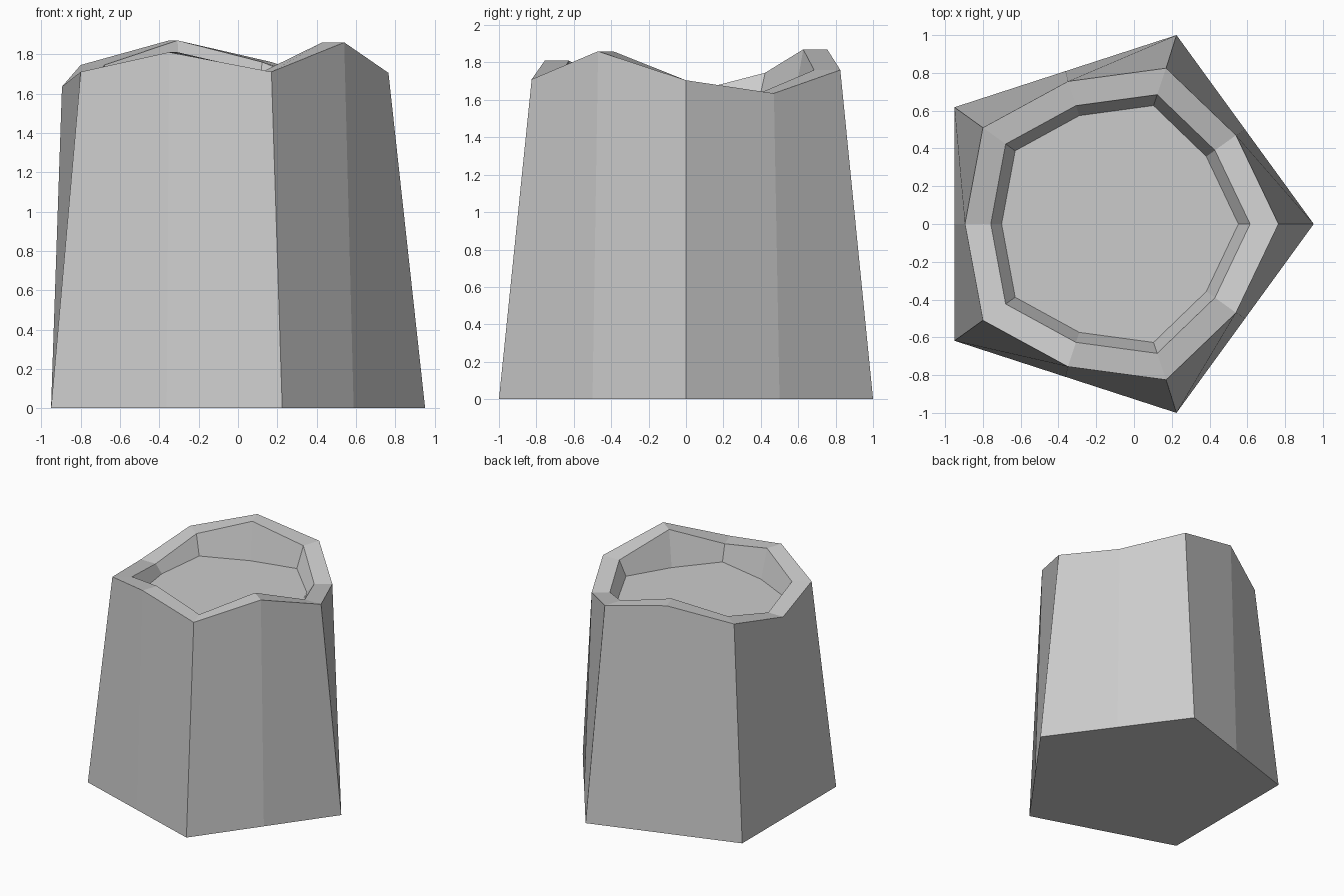
import bpy, bmesh
from math import cos, sin, radians

if "Cube" in bpy.data.objects:
    bpy.data.objects.remove(bpy.data.objects["Cube"])

# Pentagon footprint: corners plus edge midpoints, counter-clockwise from +x
R, CX = 1.0515, -0.1
corners = [(CX + R * cos(radians(72 * i)), R * sin(radians(72 * i))) for i in range(5)]
base = []
for i, (x, y) in enumerate(corners):
    nx, ny = corners[(i + 1) % 5]
    base += [(x, y, 0), ((x + nx) / 2, (y + ny) / 2, 0)]

# Uneven rim: symmetric plan, individual heights
half = [(0.765, 0), (0.54, 0.47), (0.17, 0.825), (-0.35, 0.755), (-0.80, 0.51), (-0.895, 0)]
plan = half + [(x, -y) for x, y in half[4:0:-1]]
heights = [1.705, 1.635, 1.76, 1.87, 1.745, 1.635, 1.71, 1.81, 1.71, 1.86]
rim = [(x, y, z) for (x, y), z in zip(plan, heights)]
lip = [(x * 0.827 - 0.018, y * 0.83, z) for x, y, z in rim]
floor = [(x * 0.755 - 0.025, y * 0.76, 1.567 if i % 2 else 1.586)
         for i, (x, y) in enumerate(plan)]

# Skin the rings: outer wall, rim, inner wall, then close both ends
bm = bmesh.new()
rings = [[bm.verts.new(p) for p in ring] for ring in (base, rim, lip, floor)]
for a, b in zip(rings, rings[1:]):
    for i in range(10):
        j = (i + 1) % 10
        bm.faces.new((a[i], a[j], b[j], b[i]))
bm.faces.new(rings[0][::-1])
bm.faces.new(rings[-1])
bmesh.ops.recalc_face_normals(bm, faces=bm.faces)

mesh = bpy.data.meshes.new("hollow_stump")
bm.to_mesh(mesh)
bm.free()
bpy.context.collection.objects.link(bpy.data.objects.new("hollow_stump", mesh))
